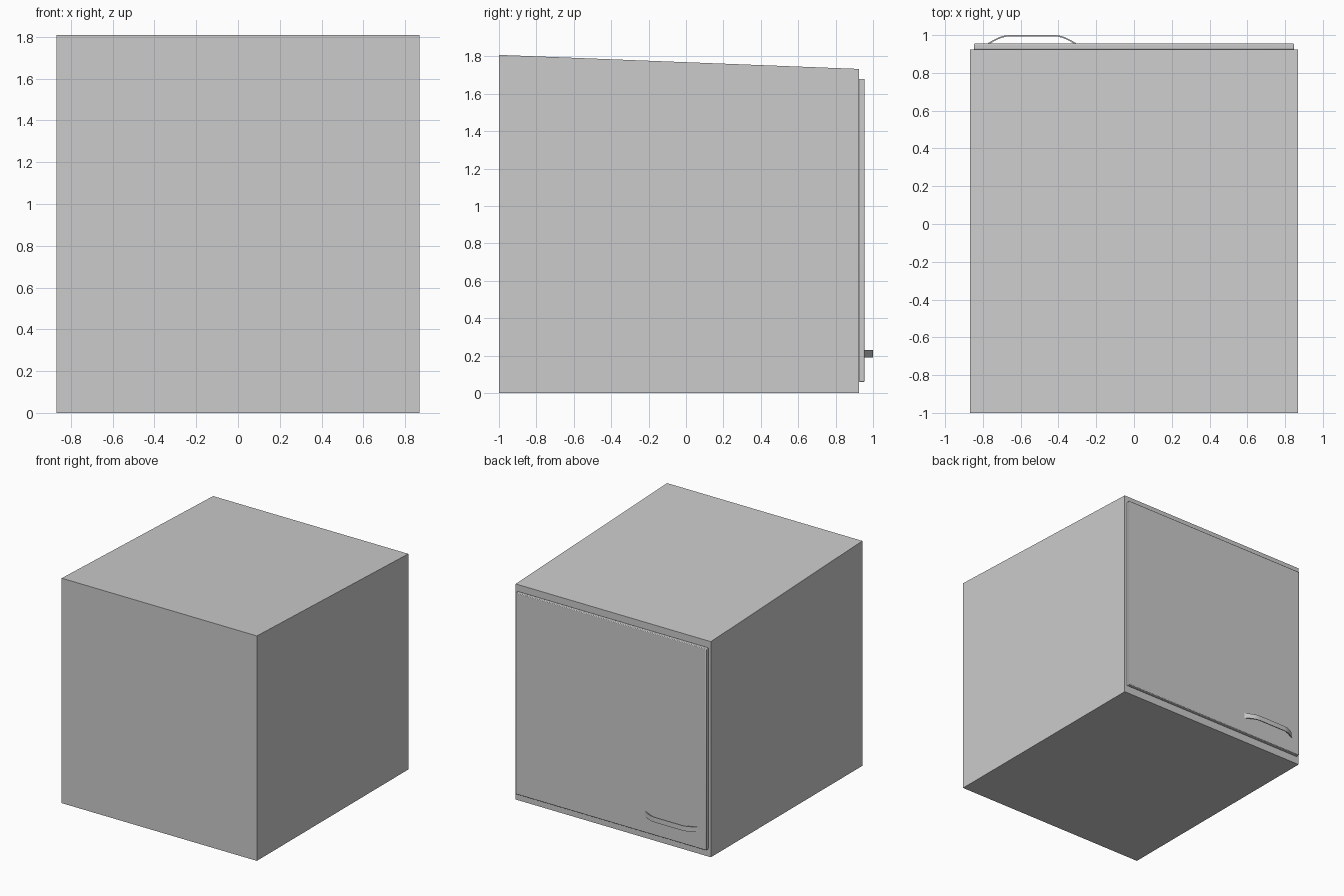
import bpy, bmesh, math
from mathutils import Vector

if "Cube" in bpy.data.objects:
    bpy.data.objects.remove(bpy.data.objects["Cube"])


def prism(name, profile, offset):
    """Extrude a closed 3D outline along an offset vector."""
    bm = bmesh.new()
    face = bm.faces.new([bm.verts.new(p) for p in profile])
    ext = bmesh.ops.extrude_face_region(bm, geom=[face])
    verts = [g for g in ext["geom"] if isinstance(g, bmesh.types.BMVert)]
    bmesh.ops.translate(bm, verts=verts, vec=Vector(offset))
    bmesh.ops.recalc_face_normals(bm, faces=bm.faces)
    mesh = bpy.data.meshes.new(name)
    bm.to_mesh(mesh)
    bm.free()
    obj = bpy.data.objects.new(name, mesh)
    bpy.context.collection.objects.link(obj)
    return obj


# Cabinet body with a top sloping down towards the door side
W = 0.868
prism("cabinet_body",
      [(-W, -1, 0), (-W, 0.924, 0), (-W, 0.924, 1.733), (-W, -1, 1.808)],
      (2 * W, 0, 0))

# Door panel with slightly softened edges
D = 0.848
door = prism("door",
             [(-D, 0.924, 0.06), (D, 0.924, 0.06), (D, 0.924, 1.68), (-D, 0.924, 1.68)],
             (0, 0.031, 0))
bevel = door.modifiers.new("edge_bevel", "BEVEL")
bevel.width = 0.005
bevel.segments = 2

# Bow handle: thin strip with curved ends and a straight middle
CX, HALF, FLAT, Y0, Y1, T = -0.54, 0.24, 0.12, 0.953, 1.0, 0.007
N = 6


def bow(half, flat, top):
    right = []
    for i in range(N + 1):
        t = i / N
        x = half + (flat - half) * t
        y = Y0 + (top - Y0) * math.sin(t * math.pi / 2)
        right.append((x, y))
    return [(CX + x, y, 0.19) for x, y in right] + \
           [(CX - x, y, 0.19) for x, y in reversed(right)]


outline = bow(HALF, FLAT, Y1) + bow(HALF - 0.014, FLAT - 0.002, Y1 - T)[::-1]
handle = prism("door_handle", outline, (0, 0, 0.04))

# Smooth the curved parts while keeping sharp edges
for obj in (door, handle):
    bpy.ops.object.select_all(action="DESELECT")
    obj.select_set(True)
    bpy.context.view_layer.objects.active = obj
    bpy.ops.object.shade_smooth_by_angle(angle=math.radians(30))
